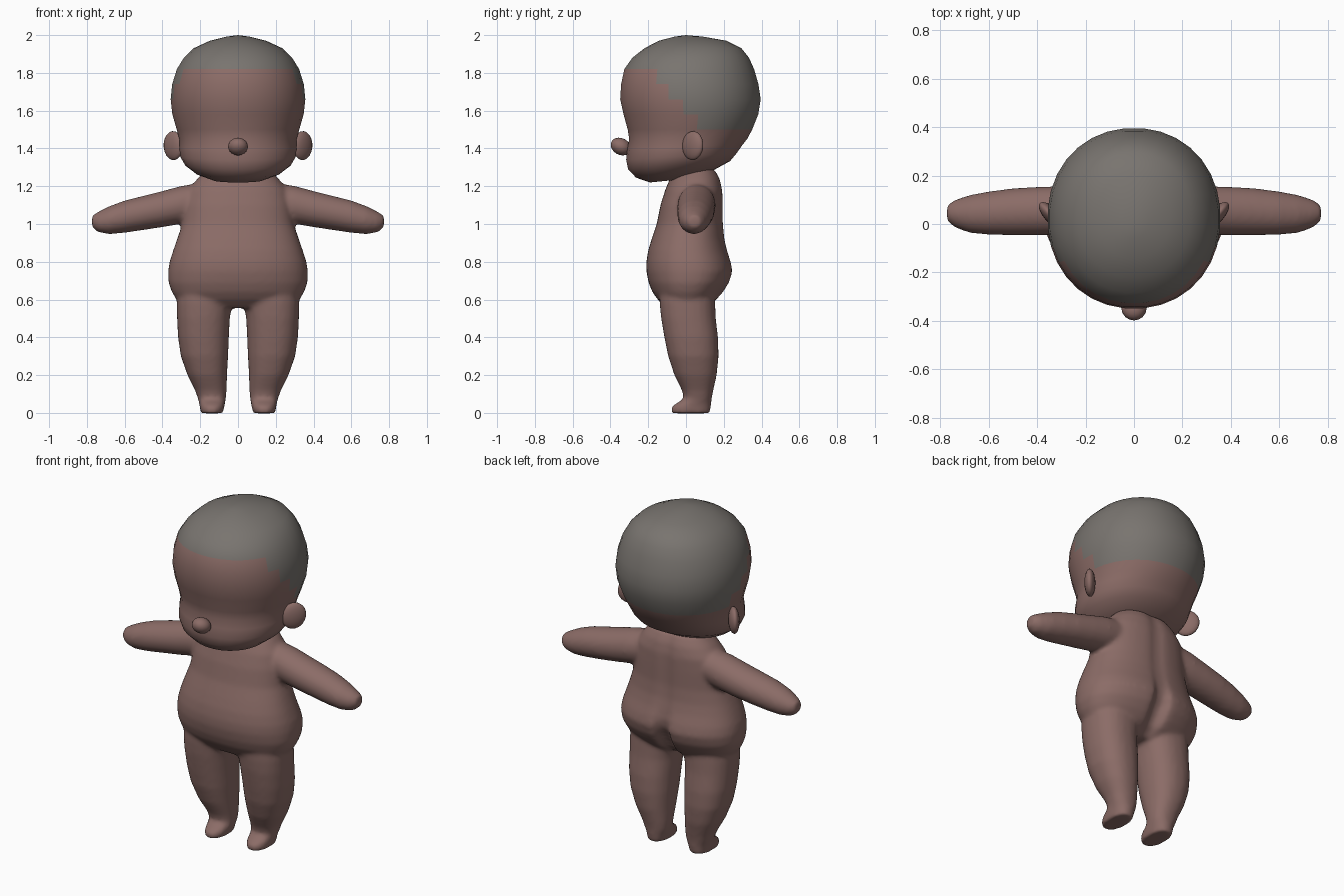
import bpy, bmesh
from math import cos, sin, pi, exp, copysign, radians


def material(name, color):
    m = bpy.data.materials.new(name)
    m.diffuse_color = (*color, 1)
    return m


skin = material("skin", (0.26, 0.15, 0.135))
hair = material("hair", (0.19, 0.175, 0.16))


def ring(a0, a1, b0, b1, n, p):
    """Superellipse filling the box a0..a1, b0..b1."""
    pts = []
    for i in range(n):
        t = 2 * pi * (i + 0.5) / n
        c, s = cos(t), sin(t)
        u = copysign(abs(c) ** (2 / p), c)
        v = copysign(abs(s) ** (2 / p), s)
        pts.append(((a0 + a1) / 2 + u * (a1 - a0) / 2, (b0 + b1) / 2 + v * (b1 - b0) / 2))
    return pts


def loft(bm, sections, place, n=32, p=2.0):
    """Skin rings (t, a0, a1, b0, b1, tilt); place maps (t, a, b) to xyz."""
    rings = []
    for t, a0, a1, b0, b1, *tilt in sections:
        k = tilt[0] if tilt else 0
        rings.append([bm.verts.new(place(t + k * (b - b0), a, b)) for a, b in ring(a0, a1, b0, b1, n, p)])
    faces = [bm.faces.new((r[i], r[(i + 1) % n], q[(i + 1) % n], q[i]))
             for r, q in zip(rings, rings[1:]) for i in range(n)]
    for r in (rings[0], rings[-1]):
        cap = bm.faces.new(r)
        faces += bmesh.ops.poke(bm, faces=[cap])["faces"]
    bmesh.ops.recalc_face_normals(bm, faces=faces)


def finish(bm, name, *mats):
    me = bpy.data.meshes.new(name)
    bm.to_mesh(me)
    bm.free()
    for m in mats:
        me.materials.append(m)
    me.shade_smooth()
    ob = bpy.data.objects.new(name, me)
    bpy.context.collection.objects.link(ob)
    return ob


# Body: torso, arms and legs fused into one smooth surface
def torso_place(z, x, y):
    if y > 0:  # spine and seat crease
        depth = 0.012 + 0.075 * exp(-((z - 0.68) / 0.1) ** 2)
        y -= depth * exp(-(x / 0.035) ** 2)
    return x, y, z


torso = [(0.555, 0.24, -0.10, 0.10), (0.60, 0.325, -0.15, 0.165), (0.64, 0.35, -0.178, 0.20),
         (0.69, 0.368, -0.198, 0.232), (0.75, 0.37, -0.21, 0.25), (0.80, 0.362, -0.21, 0.24),
         (0.86, 0.343, -0.20, 0.22), (0.92, 0.322, -0.182, 0.206), (1.0, 0.295, -0.155, 0.198),
         (1.1, 0.283, -0.135, 0.197), (1.18, 0.262, -0.11, 0.195), (1.24, 0.215, -0.085, 0.182),
         (1.29, 0.165, -0.05, 0.155)]
arm = [(0.15, -0.03, 0.15, 1.03, 1.225), (0.3, -0.045, 0.157, 1.0, 1.202), (0.4, -0.047, 0.154, 0.983, 1.175),
       (0.5, -0.047, 0.148, 0.968, 1.15), (0.6, -0.045, 0.135, 0.953, 1.125), (0.68, -0.037, 0.12, 0.946, 1.095),
       (0.74, -0.015, 0.1, 0.956, 1.065), (0.773, 0.012, 0.078, 0.982, 1.045)]
leg = [(-0.002, 0.08, 0.198, -0.077, 0.128), (0.03, 0.073, 0.202, -0.08, 0.132), (0.052, 0.068, 0.206, -0.05, 0.134),
       (0.075, 0.064, 0.212, -0.01, 0.136), (0.12, 0.06, 0.228, -0.022, 0.145), (0.2, 0.058, 0.268, -0.062, 0.163),
       (0.3, 0.052, 0.303, -0.095, 0.173), (0.4, 0.048, 0.318, -0.115, 0.17), (0.5, 0.043, 0.323, -0.132, 0.158),
       (0.58, 0.03, 0.325, -0.14, 0.155), (0.66, 0.03, 0.32, -0.14, 0.15)]

bm = bmesh.new()
loft(bm, [(z, -w, w, f, b) for z, w, f, b in torso], torso_place, 72, 2.3)
for s in (-1, 1):
    loft(bm, arm, lambda t, a, b: (s * t, a, b), 24)
    loft(bm, leg, lambda t, a, b: (s * a, b, t), 24, 2.3)
body = finish(bm, "body", skin)
remesh = body.modifiers.new("fuse", "REMESH")
remesh.mode = "VOXEL"
remesh.voxel_size = 0.012
remesh.use_smooth_shade = True
smooth = body.modifiers.new("soften", "SMOOTH")
smooth.factor = 0.5
smooth.iterations = 8

# Head: egg-shaped skull with bulging jaw, hair coloured by face
head = [(1.22, 0.13, -0.19, 0.05, 0.1), (1.245, 0.22, -0.265, 0.15, 0.1), (1.29, 0.28, -0.308, 0.235, 0.08),
        (1.34, 0.307, -0.318, 0.27, 0.06), (1.40, 0.312, -0.312, 0.30, 0.03), (1.45, 0.312, -0.302, 0.325, 0),
        (1.50, 0.326, -0.31, 0.352, 0), (1.58, 0.349, -0.332, 0.384, 0), (1.66, 0.358, -0.35, 0.397, 0),
        (1.74, 0.350, -0.345, 0.385, 0), (1.82, 0.325, -0.328, 0.362, 0), (1.88, 0.288, -0.285, 0.335, 0),
        (1.93, 0.237, -0.222, 0.295, 0), (1.97, 0.15, -0.145, 0.215, 0), (1.992, 0.06, -0.06, 0.09, 0)]
bm = bmesh.new()
loft(bm, [(z, -w, w, f, b, k) for z, w, f, b, k in head], lambda t, a, b: (a, b, t), 32, 2.1)
for v in bm.verts:  # crown tip
    if abs(v.co.x) < 1e-4 and v.co.z > 1.99:
        v.co = (0, 0, 2.0)
for f in bm.faces:
    c = f.calc_center_median()
    if c.z > 1.82 or (c.z > 1.5 and c.y > min(0.03, -0.15 + (1.79 - c.z) * 1.0)):
        f.material_index = 1
finish(bm, "head", skin, hair)


# Nose and ears
def blob(name, loc, radii, rot):
    bm = bmesh.new()
    bmesh.ops.create_uvsphere(bm, u_segments=16, v_segments=10, radius=1)
    ob = finish(bm, name, skin)
    ob.location, ob.scale, ob.rotation_euler = loc, radii, rot


blob("nose", (0, -0.345, 1.41), (0.053, 0.056, 0.044), (radians(-28), 0, 0))
for s, side in ((-1, "left"), (1, "right")):
    blob("ear_" + side, (s * 0.342, 0.036, 1.415), (0.03, 0.07, 0.077), (radians(-8), 0, s * radians(-42)))
